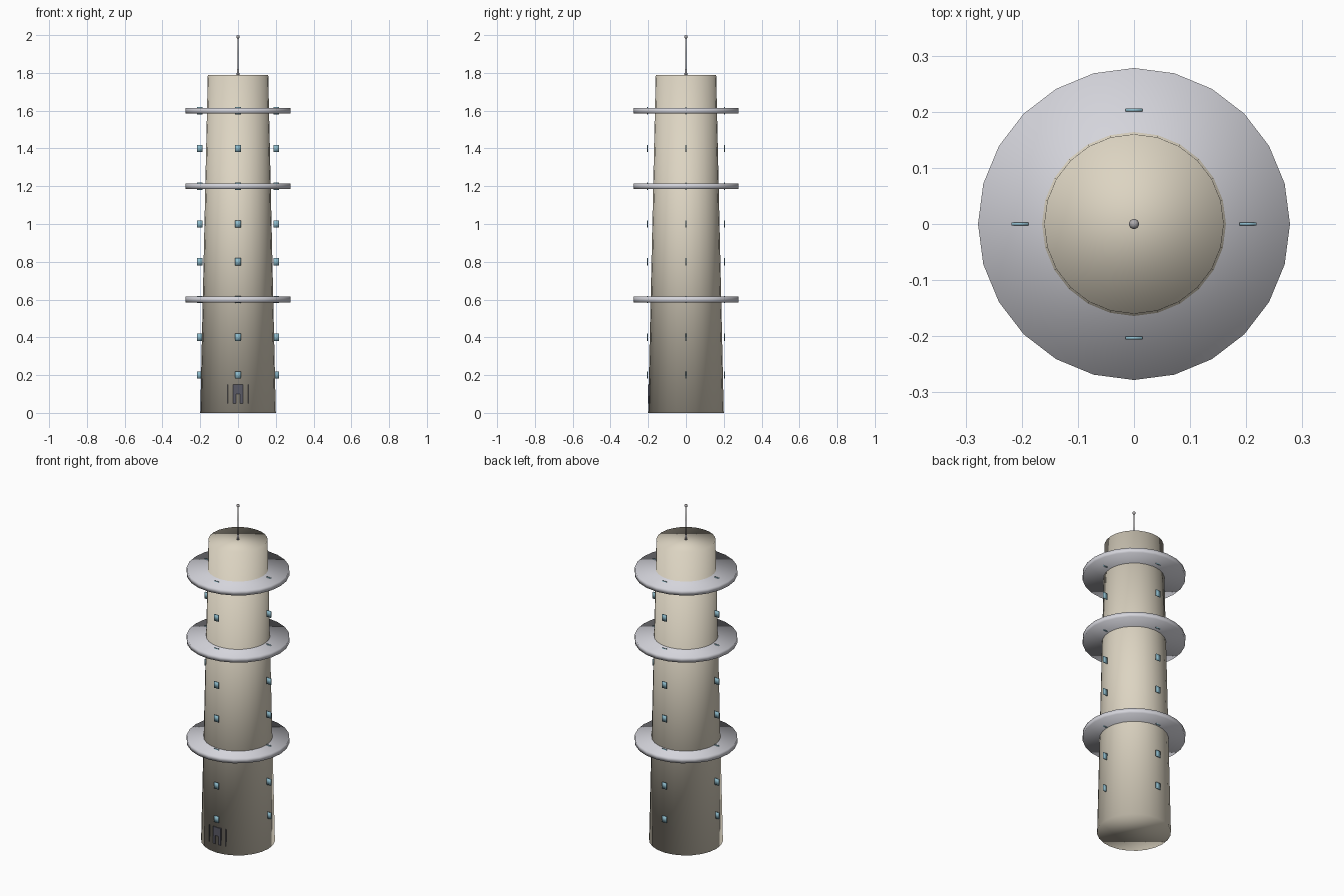
import bpy, math

if "Cube" in bpy.data.objects:
    bpy.data.objects.remove(bpy.data.objects["Cube"])


def material(name, rgb):
    m = bpy.data.materials.new(name)
    m.diffuse_color = (*rgb, 1)
    m.use_nodes = True
    m.node_tree.nodes["Principled BSDF"].inputs["Base Color"].default_value = m.diffuse_color
    return m


STONE = material("warm_stone", (0.72, 0.66, 0.54))
DECK = material("pale_grey", (0.66, 0.66, 0.71))
GLASS = material("blue_glass", (0.27, 0.50, 0.60))
DARK = material("dark_slate", (0.10, 0.10, 0.13))
METAL = material("mast_metal", (0.42, 0.40, 0.41))


def finish(name, mat, smooth=True):
    o = bpy.context.object
    o.name = name
    o.data.materials.append(mat)
    if smooth:
        bpy.ops.object.shade_smooth()
    return o


def cone(name, mat, r1, r2, z1, z2, sides=24):
    bpy.ops.mesh.primitive_cone_add(vertices=sides, radius1=r1, radius2=r2,
                                    depth=z2 - z1, location=(0, 0, (z1 + z2) / 2))
    return finish(name, mat)


def box(name, mat, centre, size, smooth=False):
    bpy.ops.mesh.primitive_cube_add(size=1, location=centre)
    o = bpy.context.object
    o.scale = size
    bpy.ops.object.transform_apply(location=False, rotation=False, scale=True)
    return finish(name, mat, smooth)


# Tapered tower shaft
cone("tower_shaft", STONE, 0.2, 0.16, 0, 1.79)

# Ring decks
for z in (0.6, 1.2, 1.6):
    cone("ring_deck", DECK, 0.278, 0.278, z - 0.015, z + 0.015)

# Four columns of thin window panes, all parallel to the front
for i in range(1, 9):
    for x, y in ((0, -0.203), (0, 0.203), (-0.203, 0), (0.203, 0)):
        box("window", GLASS, (x, y, 0.2 * i), (0.03, 0.005, 0.038), True)

# Entrance: lintel, two jambs and slim side posts
box("door_lintel", DARK, (0, -0.197, 0.125), (0.052, 0.006, 0.05))
for s in (-1, 1):
    box("door_jamb", DARK, (s * 0.018, -0.197, 0.075), (0.016, 0.006, 0.05))
    box("door_post", DARK, (s * 0.054, -0.192, 0.1), (0.003, 0.005, 0.1))

# Mast with socket and tip ball
cone("mast_socket", METAL, 0.007, 0.006, 1.785, 1.82, 12)
cone("mast_lower", DARK, 0.004, 0.003, 1.815, 1.9, 12)
cone("mast_upper", METAL, 0.003, 0.002, 1.9, 1.985, 12)
bpy.ops.mesh.primitive_uv_sphere_add(segments=16, ring_count=10, radius=0.009,
                                     location=(0, 0, 1.991))
finish("mast_tip", METAL)
